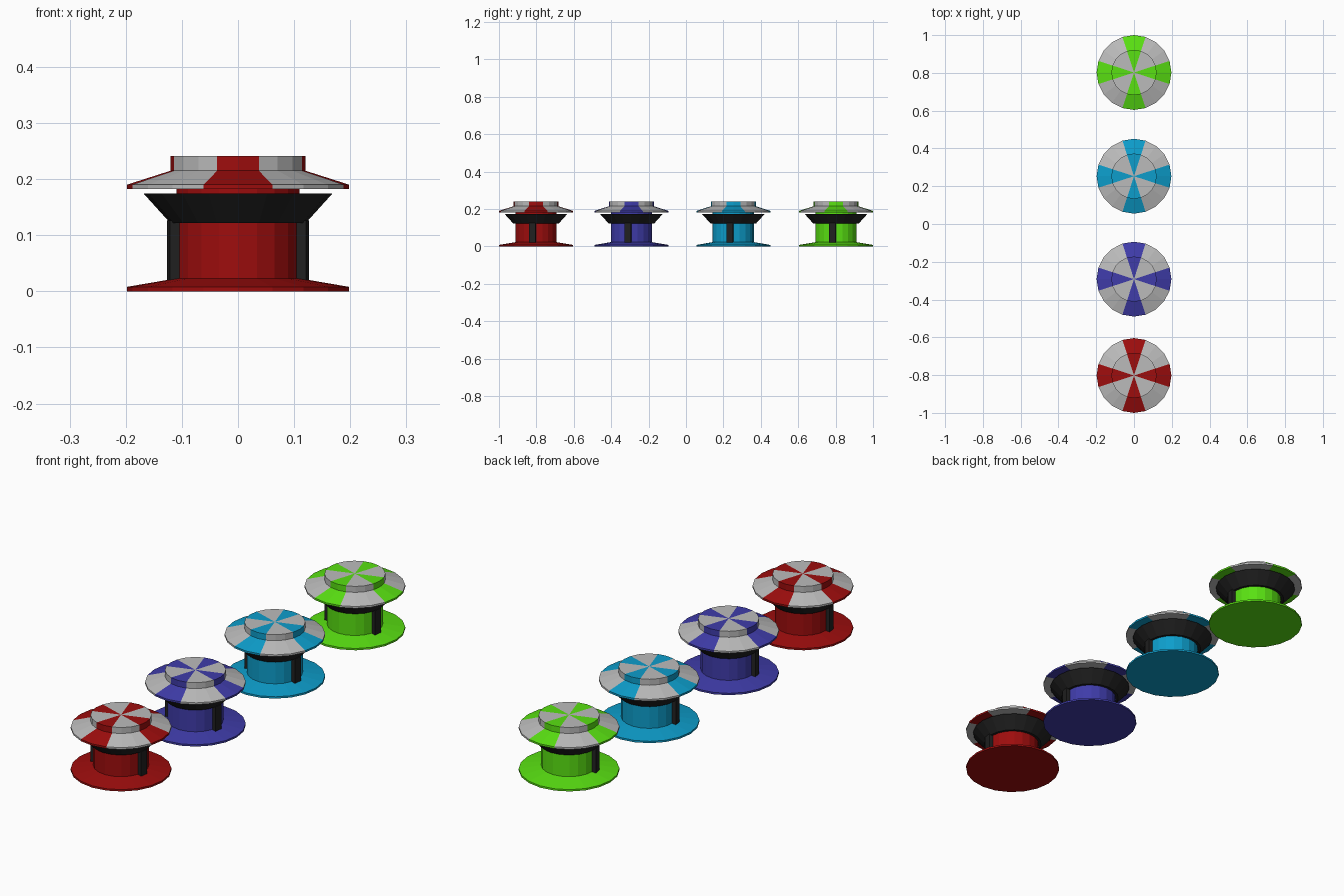
import bpy, bmesh, math

if "Cube" in bpy.data.objects:
    bpy.data.objects.remove(bpy.data.objects["Cube"])

SIDES = 20


def material(name, rgb):
    m = bpy.data.materials.new(name)
    m.diffuse_color = (*rgb, 1)
    m.use_nodes = True
    m.node_tree.nodes["Principled BSDF"].inputs["Base Color"].default_value = m.diffuse_color
    return m


def finish(name, bm, mats, y):
    bmesh.ops.recalc_face_normals(bm, faces=bm.faces)
    me = bpy.data.meshes.new(name)
    bm.to_mesh(me)
    bm.free()
    for m in mats:
        me.materials.append(m)
    ob = bpy.data.objects.new(name, me)
    ob.location.y = y
    bpy.context.collection.objects.link(ob)
    return ob


def lathe(profile, pick=lambda i: 0):
    """Revolve (radius, z) points; pick(segment) gives the material slot."""
    bm = bmesh.new()
    rings = []
    for r, z in profile:
        if r == 0:
            rings.append([bm.verts.new((0, 0, z))] * SIDES)
        else:
            rings.append([bm.verts.new((r * math.cos(math.tau * i / SIDES),
                                        r * math.sin(math.tau * i / SIDES), z))
                          for i in range(SIDES)])
    for a, b in zip(rings, rings[1:]):
        for i in range(SIDES):
            j = (i + 1) % SIDES
            loop = list(dict.fromkeys((a[i], a[j], b[j], b[i])))
            f = bm.faces.new(loop)
            f.material_index = pick(i)
    return bm


def stripe(i):
    # two coloured segments around each axis, three grey between
    return 0 if i % 5 in (0, 4) else 1


def posts():
    """One body facet on each side pushed outward into a rib."""
    bm = bmesh.new()
    for start in (180, 342):
        a0, a1 = math.radians(start), math.radians(start + 18)
        mid = (a0 + a1) / 2
        dx, dy = 0.017 * math.cos(mid), 0.017 * math.sin(mid)
        p = [(0.11 * math.cos(a), 0.11 * math.sin(a)) for a in (a0, a1)]
        foot = p + [(x + dx, y + dy) for x, y in reversed(p)]
        face = bm.faces.new([bm.verts.new((x, y, 0.018)) for x, y in foot])
        ext = bmesh.ops.extrude_face_region(bm, geom=[face], use_keep_orig=True)
        bmesh.ops.translate(bm, vec=(0, 0, 0.108), verts=[
            v for v in ext["geom"] if isinstance(v, bmesh.types.BMVert)])
    return bm


grey = material("cap_grey", (0.5, 0.5, 0.5))
black = material("black", (0.015, 0.015, 0.015))

bumpers = [
    ("red", -0.802, (0.34, 0.004, 0.004)),
    ("blue", -0.292, (0.05, 0.045, 0.40)),
    ("cyan", 0.253, (0.004, 0.34, 0.60)),
    ("green", 0.802, (0.10, 0.75, 0.006)),
]

for name, y, rgb in bumpers:
    col = material(name, rgb)
    # flared base disc and central drum
    finish(name + "_base_and_drum", lathe([
        (0, 0), (0.198, 0), (0.198, 0.008), (0.11, 0.023), (0.11, 0.183)]), [col], y)
    # black flared skirt
    finish(name + "_skirt", lathe([
        (0.11, 0.122), (0.121, 0.122), (0.168, 0.174), (0.11, 0.174)]), [black], y)
    # side posts
    finish(name + "_posts", posts(), [black], y)
    # striped stepped cap
    finish(name + "_cap", lathe([
        (0, 0.182), (0.198, 0.182), (0.198, 0.19), (0.12, 0.215),
        (0.12, 0.241), (0, 0.241)], stripe), [col, grey], y)
